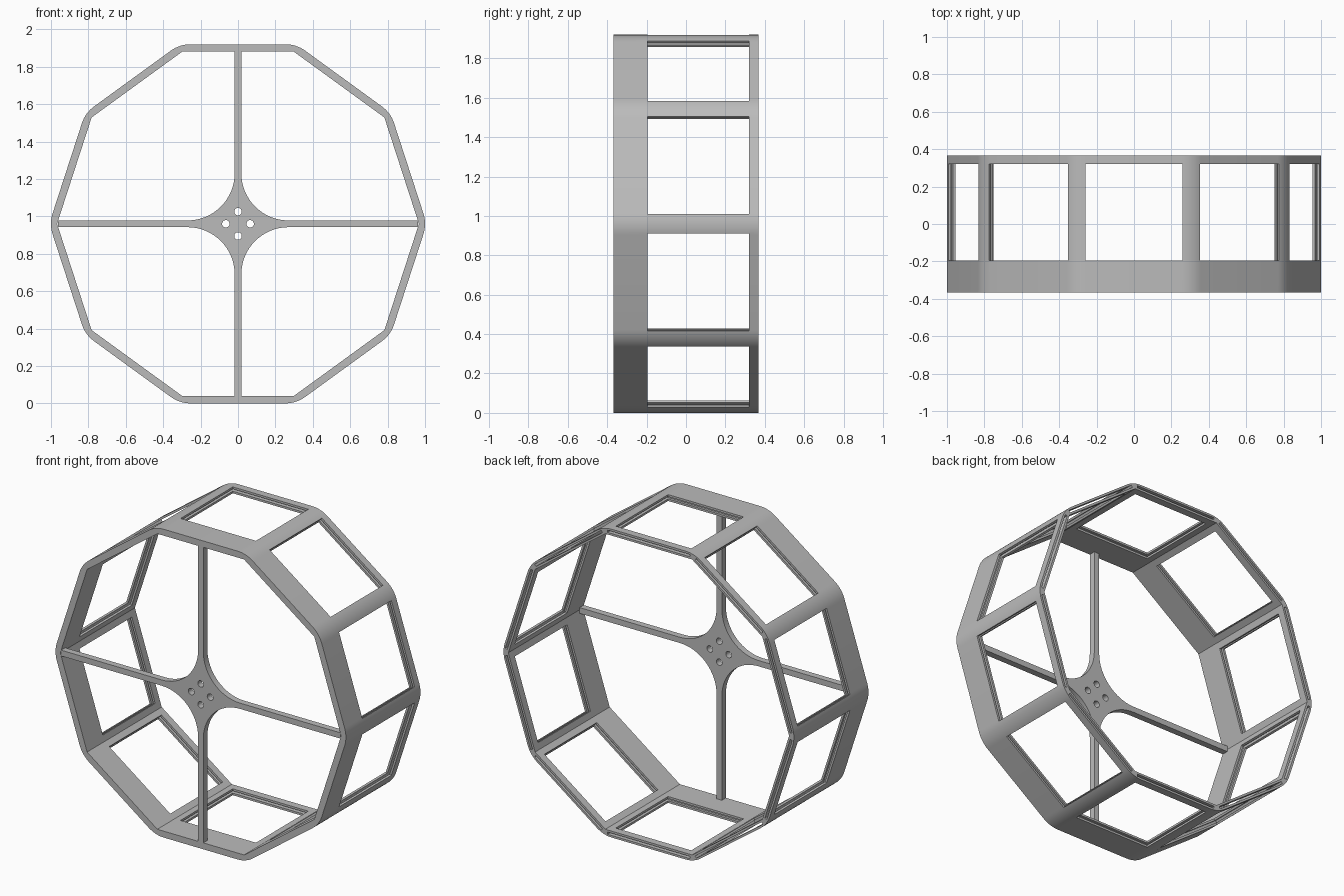
import bpy
import bmesh
from math import sin, cos, tan, pi, radians
from mathutils import Matrix, Vector

SIDES = 10
CENTRE = 0.96            # height of the axle
OUTER, INNER = 0.96, 0.92  # distances from axle to flat sides
FRONT, BACK = -0.367, 0.367
HALF_TURN = pi / SIDES

old = bpy.data.objects.get("Cube")
if old:
    bpy.data.objects.remove(old, do_unlink=True)

grey = bpy.data.materials.new("plain grey")
grey.use_nodes = True
colour = (0.5, 0.5, 0.5, 1)
grey.diffuse_color = colour
grey.node_tree.nodes["Principled BSDF"].inputs["Base Color"].default_value = colour


def add_prism(bm, points, y0, y1):
    """Extrude an x-z outline from y0 to y1."""
    ring = [bm.verts.new((x, y0, z)) for x, z in points]
    face = bm.faces.new(ring)
    out = bmesh.ops.extrude_face_region(bm, geom=[face])
    moved = [v for v in out["geom"] if isinstance(v, bmesh.types.BMVert)]
    bmesh.ops.translate(bm, verts=moved, vec=(0, y1 - y0, 0))


def add_side_box(bm, angle, r0, r1, y0, y1, half):
    """Box lying on one side of the rim."""
    size = Matrix.Diagonal((r1 - r0, y1 - y0, 2 * half, 1))
    place = Matrix.Translation(((r0 + r1) / 2, (y0 + y1) / 2, 0))
    bmesh.ops.create_cube(bm, size=1,
                          matrix=Matrix.Rotation(-angle, 4, "Y") @ place @ size)


def finish(bm, name):
    bmesh.ops.recalc_face_normals(bm, faces=bm.faces)
    mesh = bpy.data.meshes.new(name)
    bm.to_mesh(mesh)
    bm.free()
    obj = bpy.data.objects.new(name, mesh)
    obj.location.z = CENTRE
    bpy.context.collection.objects.link(obj)
    mesh.materials.append(grey)
    return obj


def carve(obj, cutters):
    """Subtract the cutters, bake the result and shade it."""
    for c in cutters:
        mod = obj.modifiers.new(c.name, "BOOLEAN")
        mod.operation, mod.solver, mod.object = "DIFFERENCE", "EXACT", c
    bpy.context.view_layer.update()
    graph = bpy.context.evaluated_depsgraph_get()
    mesh = bpy.data.meshes.new_from_object(obj.evaluated_get(graph))
    obj.modifiers.clear()
    obj.data = mesh
    for c in cutters:
        bpy.data.objects.remove(c, do_unlink=True)
    bpy.ops.object.select_all(action="DESELECT")
    obj.select_set(True)
    bpy.context.view_layer.objects.active = obj
    bpy.ops.object.shade_smooth_by_angle(angle=radians(25))


def circle(cx, cz, r, n, start=0.0):
    return [(cx + r * cos(start + 2 * pi * i / n),
             cz + r * sin(start + 2 * pi * i / n)) for i in range(n)]


# Rim: ten-sided drum with softened outer corners
ROUND = 0.18
STEPS = 8
outline = []
for k in range(SIDES):
    a = 2 * HALF_TURN * k
    d = (OUTER - ROUND) / cos(HALF_TURN)
    for i in range(STEPS + 1):
        t = a + HALF_TURN * (2 * i / STEPS - 1)
        outline.append((d * cos(a) + ROUND * cos(t), d * sin(a) + ROUND * sin(t)))
bm = bmesh.new()
add_prism(bm, outline, FRONT, BACK)
rim = finish(bm, "rim")

# Rim cutters: hollow inside, side windows, panel slots open at the back
bm = bmesh.new()
add_prism(bm, circle(0, 0, INNER / cos(HALF_TURN), SIDES), FRONT - 0.1, BACK + 0.1)
hollow = finish(bm, "hollow_cutter")
windows, slots = bmesh.new(), bmesh.new()
for k in range(SIDES):
    a = HALF_TURN * (2 * k + 1)
    add_side_box(windows, a, 0.85, 1.05, -0.195, 0.32, 0.26)
    add_side_box(slots, a, 0.933, 0.947, -0.21, BACK + 0.1, 0.283)
carve(rim, [hollow, finish(windows, "window_cutter"), finish(slots, "slot_cutter")])

# Hub and four spokes: one flat plate with concave fillets between the arms
HALF = 0.018
FILLET = 0.27
outline = []
for q in range(4):
    turn = Matrix.Rotation(q * pi / 2, 2)
    reach = 0.963 if q % 2 == 0 else 0.925
    arm = [Vector((reach, -HALF)), Vector((reach, HALF))]
    for i in range(17):
        t = -pi / 2 - i / 16 * pi / 2
        arm.append(Vector((FILLET + (FILLET - HALF) * cos(t),
                           FILLET + (FILLET - HALF) * sin(t))))
    outline += [tuple(turn @ p) for p in arm]
bm = bmesh.new()
add_prism(bm, outline, FRONT, FRONT + 0.04)
spokes = finish(bm, "hub_and_spokes")

# Four bolt holes in the hub
bm = bmesh.new()
for x, z in circle(0, 0, 0.065, 4):
    add_prism(bm, circle(x, z, 0.02, 24), FRONT - 0.1, FRONT + 0.1)
carve(spokes, [finish(bm, "bolt_hole_cutter")])
